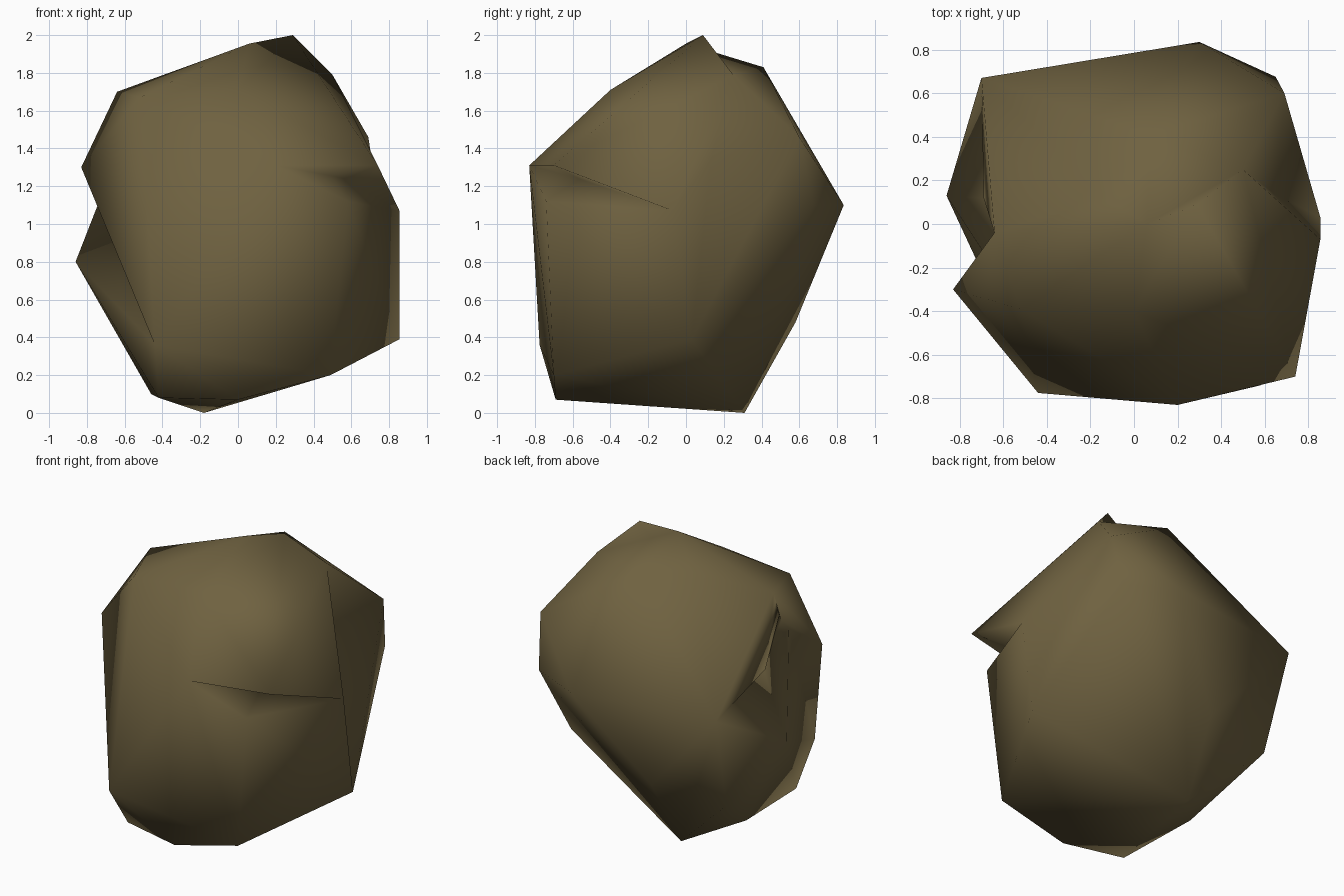
import bpy, bmesh

if "Cube" in bpy.data.objects:
    bpy.data.objects.remove(bpy.data.objects["Cube"])

# Key corners of the boulder
crest, ridge, shoulder_l, shoulder_f = (0.29, 0.09, 2.0), (0.06, 0, 1.955), (-0.64, -0.04, 1.70), (-0.52, -0.39, 1.67)
brow, lip, flank = (0.20, -0.83, 1.31), (0.74, -0.70, 1.31), (0.855, -0.07, 1.07)
shoulder_r, crown_back, brow_top = (0.50, 0.25, 1.79), (0.07, 0.41, 1.83), (0.0, -0.40, 1.71)
cheek, foot_fl, toe_fl = (-0.83, -0.30, 1.30), (-0.44, -0.775, 0.36), (-0.42, -0.60, 0.08)
under_lip, foot_fr, hip_r = (0.58, -0.74, 1.12), (0.49, -0.70, 0.20), (0.855, 0.03, 0.39)
back_l, back, back_r = (-0.70, 0.67, 1.10), (0.30, 0.835, 1.10), (0.65, 0.675, 1.10)
heel, toe_l, side_l = (-0.18, 0.31, 0.0), (-0.46, 0.0, 0.10), (-0.86, 0.13, 0.80)

body_pts = [ridge, shoulder_f, brow, brow_top, shoulder_r, crown_back, foot_fl, toe_fl,
            under_lip, foot_fr, hip_r, back_l, back, back_r, heel, toe_l, side_l,
            (0.69, 0.60, 1.46), (0.0, -0.69, 0.07)]
# Bulges that fold out over the main mass
lobes = {"overhang": [crest, ridge, shoulder_r, brow, brow_top, lip, flank],
         "right_lobe": [flank, shoulder_r, hip_r, under_lip, foot_fr, brow],
         "left_lobe": [cheek, shoulder_l, shoulder_f, brow, foot_fl],
         "left_shoulder": [shoulder_l, shoulder_f, ridge, back_l, (-0.69, 0.12, 1.25)],
         "back_lobe": [(-0.14, 0.58, 0.48), heel, back_l, back, back_r, hip_r],
         "back_left_lobe": [(-0.65, 0.49, 0.44), heel, toe_l, back_l, side_l]}

stone = bpy.data.materials.new("brown_stone")
stone.diffuse_color = (0.16, 0.122, 0.052, 1)
stone.use_nodes = True
stone.node_tree.nodes["Principled BSDF"].inputs["Base Color"].default_value = stone.diffuse_color


def hull(name, pts):
    bm = bmesh.new()
    for p in pts:
        bm.verts.new(p)
    bmesh.ops.convex_hull(bm, input=bm.verts[:])
    loose = [v for v in bm.verts if not v.link_faces]
    bmesh.ops.delete(bm, geom=loose, context='VERTS')
    bmesh.ops.recalc_face_normals(bm, faces=bm.faces[:])
    me = bpy.data.meshes.new(name)
    bm.to_mesh(me)
    bm.free()
    me.materials.append(stone)
    ob = bpy.data.objects.new(name, me)
    bpy.context.collection.objects.link(ob)
    return ob


# Main mass joined with its lobes
rock = hull("boulder", body_pts)
helpers = [hull(name, pts) for name, pts in lobes.items()]
for h in helpers:
    mod = rock.modifiers.new(h.name, 'BOOLEAN')
    mod.operation, mod.solver, mod.object = 'UNION', 'EXACT', h
bpy.context.view_layer.update()
mesh = bpy.data.meshes.new_from_object(rock.evaluated_get(bpy.context.evaluated_depsgraph_get()))
rock.modifiers.clear()
rock.data = mesh
for h in helpers:
    bpy.data.objects.remove(h)

# Clean seams and shade the facets smoothly
bm = bmesh.new()
bm.from_mesh(mesh)
bmesh.ops.remove_doubles(bm, verts=bm.verts[:], dist=0.01)
bmesh.ops.triangulate(bm, faces=bm.faces[:])
bmesh.ops.recalc_face_normals(bm, faces=bm.faces[:])
for f in bm.faces:
    f.smooth = True
    f.material_index = 0
bm.to_mesh(mesh)
bm.free()
